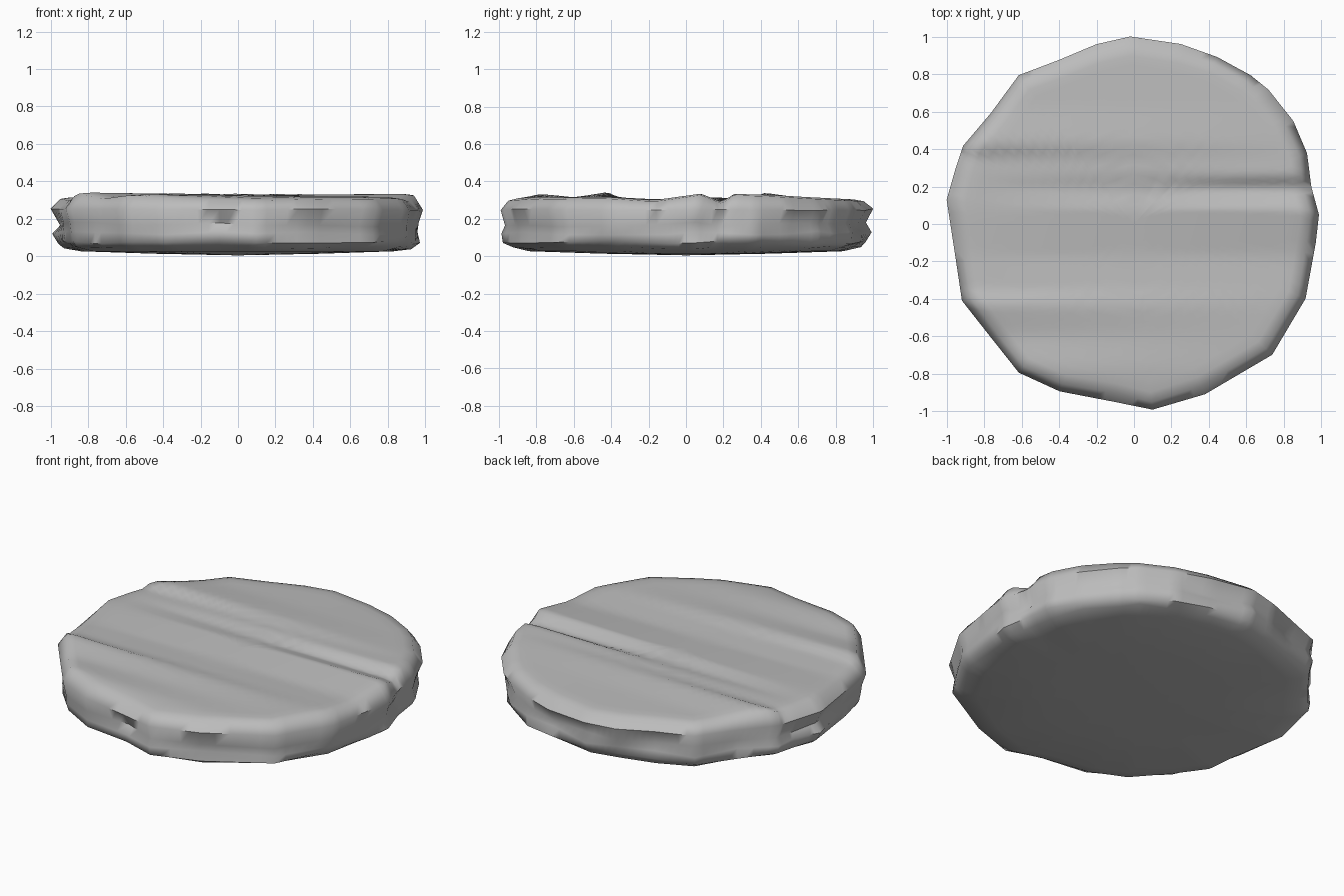
import bpy
import math
import random
from mathutils import Vector

random.seed(4)
if "Cube" in bpy.data.objects:
    bpy.data.objects.remove(bpy.data.objects["Cube"])

stone = bpy.data.materials.new("stone_grey")
stone.use_nodes = True
GREY = (0.5, 0.5, 0.5, 1)
stone.diffuse_color = GREY
bsdf = stone.node_tree.nodes["Principled BSDF"]
bsdf.inputs["Base Color"].default_value = GREY
bsdf.inputs["Roughness"].default_value = 0.9

# Chipped outline of the slab, counter-clockwise
OUTLINE = [Vector(p) for p in (
    (.99, .05), (.95, .2), (.93, .38), (.85, .55), (.72, .72), (.63, .8),
    (.45, .9), (.25, .96), (-.02, 1), (-.2, .96), (-.4, .88), (-.62, .8),
    (-.77, .6), (-.92, .42), (-.96, .3), (-1, .13), (-.95, -.2),
    (-.92, -.41), (-.78, -.6), (-.62, -.8), (-.4, -.9), (-.1, -.95),
    (.1, -1), (.38, -.91), (.74, -.7), (.92, -.4), (.97, -.1))]
SPLIT = 5

# Furrow heights along y, at the right and left rims
EAST = ((-1, .3), (-.6, .315), (-.4, .315), (-.17, .3), (.08, .335),
        (.19, .29), (.26, .335), (.5, .325), (1, .3))
WEST = ((-1, .3), (-.78, .34), (-.6, .315), (-.42, .345), (-.36, .315),
        (-.17, .305), (.08, .315), (.36, .31), (.42, .34), (.63, .31), (1, .3))


def sample(profile, y):
    for (a, za), (b, zb) in zip(profile, profile[1:]):
        if y <= b:
            return za + (zb - za) * max(0, (y - a) / (b - a))
    return profile[-1][1]


def top_height(x, y):
    blend = min(1, max(0, (x + .9) / 1.8))
    return sample(WEST, y) * (1 - blend) + sample(EAST, y) * blend


def dense(values):
    """Interpolate a closed list so every outline edge has SPLIT pieces."""
    out = []
    for i, a in enumerate(values):
        b = values[(i + 1) % len(values)]
        out += [a + (b - a) * (k / SPLIT) for k in range(SPLIT)]
    return out


rim = dense(OUTLINE)
n = len(rim)
verts = [(0, 0, .005)]

# Shallow underside and worn side: scale, height, amount of chipping
for scale, z, chip in ((.45, .014, 0), (.84, .027, 0), (.93, .045, .01),
                       (.97, .075, .012), (.98, .125, .016),
                       (.965, .17, .016), (.995, .25, .006)):
    push = dense([random.uniform(-chip, chip) for p in OUTLINE])
    lift = dense([random.uniform(-chip, chip) * .8 for p in OUTLINE])
    verts += [(p.x * (scale + d), p.y * (scale + d), z + h)
              for p, d, h in zip(rim, push, lift)]

# Furrowed top, from the rim inwards
TOP_RINGS = 18
for k in range(TOP_RINGS):
    scale = .95 * (1 - k / TOP_RINGS)
    drop = .008 if k == 0 else 0
    verts += [(p.x * scale, p.y * scale, top_height(p.x * scale, p.y * scale) - drop)
              for p in rim]
verts.append((0, 0, top_height(0, 0)))

rings = (len(verts) - 2) // n
faces = []
for i in range(n):
    j = (i + 1) % n
    faces.append((0, 1 + j, 1 + i))
    for r in range(rings - 1):
        a, b = 1 + r * n, 1 + (r + 1) * n
        faces.append((a + i, a + j, b + j, b + i))
    last = 1 + (rings - 1) * n
    faces.append((last + i, last + j, len(verts) - 1))

mesh = bpy.data.meshes.new("stone_slab")
mesh.from_pydata(verts, [], faces)
mesh.materials.append(stone)
slab = bpy.data.objects.new("stone_slab", mesh)
bpy.context.collection.objects.link(slab)
bpy.context.view_layer.objects.active = slab
slab.select_set(True)
bpy.ops.object.shade_smooth_by_angle(angle=math.radians(60))
